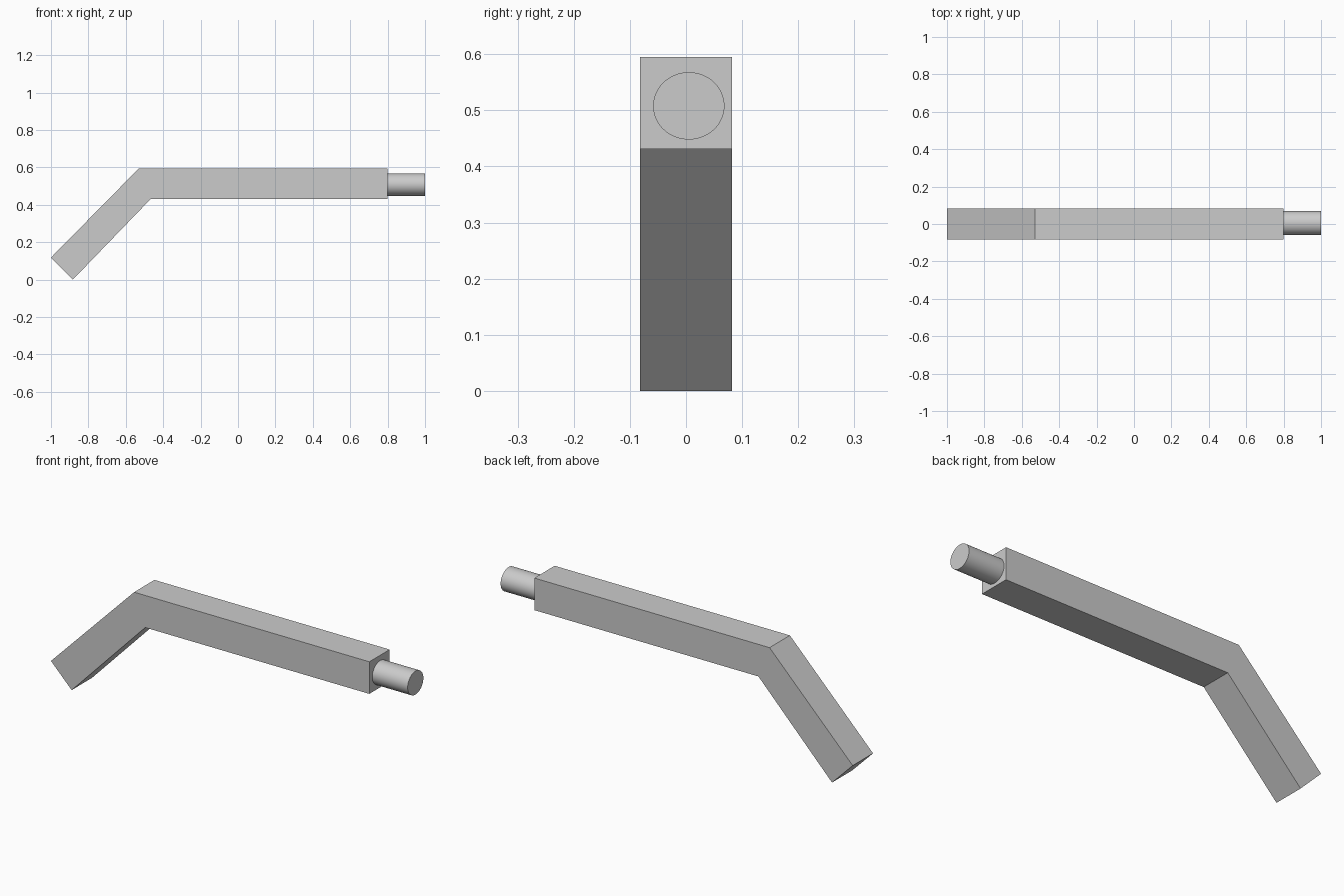
import bpy, bmesh, math

if "Cube" in bpy.data.objects:
    bpy.data.objects.remove(bpy.data.objects["Cube"])

HALF_WIDTH = 0.082

# Bent square bar: side profile extruded across y
profile = [(-1.0, 0.118), (-0.883, 0.0), (-0.467, 0.431),
           (0.8, 0.431), (0.8, 0.595), (-0.53, 0.595)]
bm = bmesh.new()
face = bm.faces.new([bm.verts.new((x, -HALF_WIDTH, z)) for x, z in profile])
ext = bmesh.ops.extrude_face_region(bm, geom=[face])
verts = [g for g in ext["geom"] if isinstance(g, bmesh.types.BMVert)]
bmesh.ops.translate(bm, verts=verts, vec=(0, 2 * HALF_WIDTH, 0))
bmesh.ops.recalc_face_normals(bm, faces=bm.faces)
mesh = bpy.data.meshes.new("bent_bar")
bm.to_mesh(mesh)
bm.free()
bar = bpy.data.objects.new("bent_bar", mesh)
bpy.context.collection.objects.link(bar)

# Round peg on the end, slightly oval and seated just inside the bar
bpy.ops.mesh.primitive_cylinder_add(vertices=64, radius=1, depth=0.21,
                                    location=(0.895, 0.005, 0.508),
                                    rotation=(0, math.pi / 2, 0))
peg = bpy.context.object
peg.name = "end_peg"
peg.scale = (0.060, 0.0635, 1)
bpy.ops.object.transform_apply(location=False, rotation=True, scale=True)
bpy.ops.object.shade_smooth_by_angle(angle=math.radians(30))
